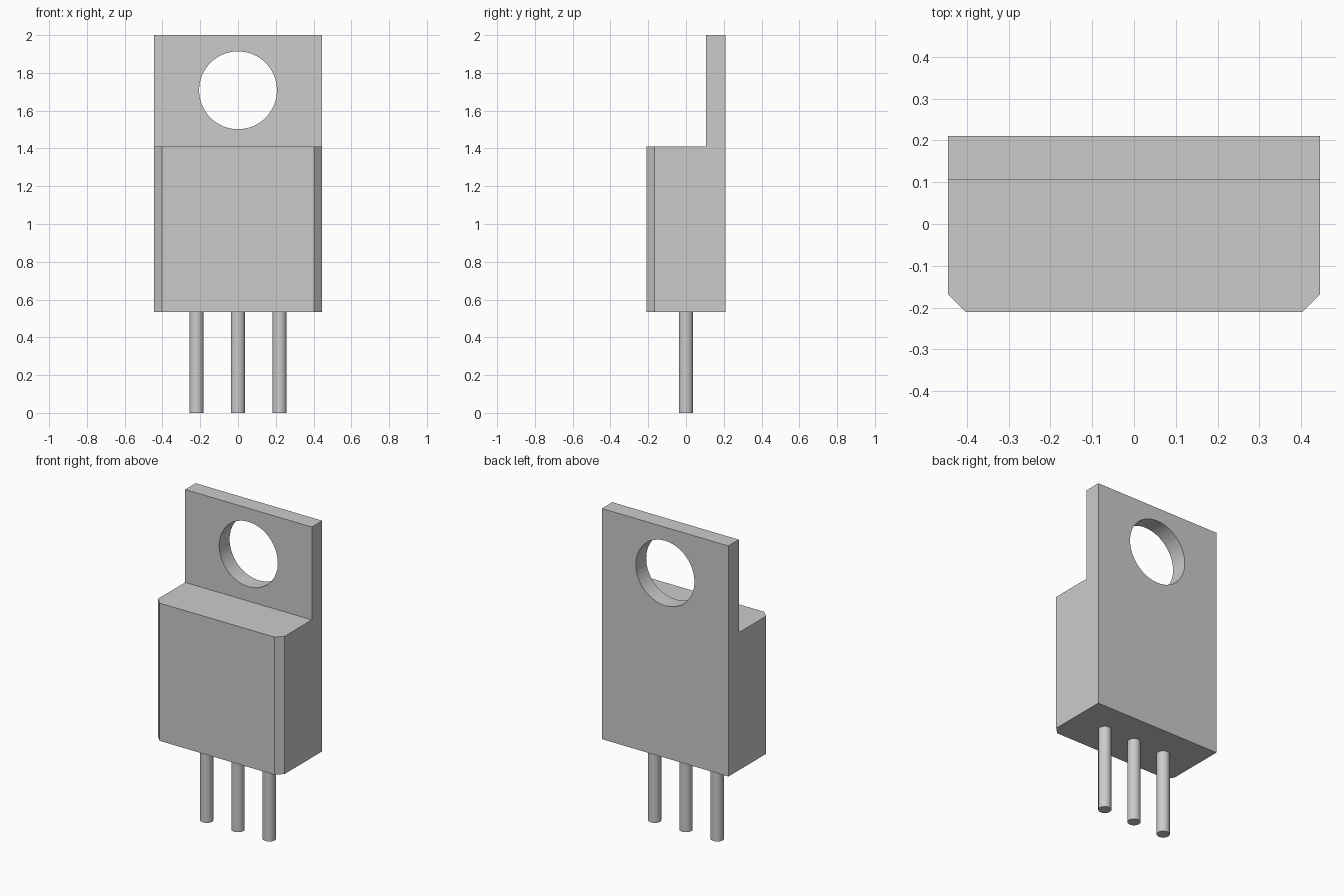
import bpy, bmesh, math

default = bpy.data.objects.get("Cube")
if default:
    bpy.data.objects.remove(default, do_unlink=True)

HALF_W, HALF_D = 0.445, 0.21
BASE, SHOULDER, TOP = 0.535, 1.41, 2.0
TAB_FRONT = 0.105
CHAMFER = 0.042

grey = bpy.data.materials.new("light_grey")
grey.use_nodes = True
colour = (0.6, 0.6, 0.6, 1)
grey.diffuse_color = colour
grey.node_tree.nodes["Principled BSDF"].inputs["Base Color"].default_value = colour


def cylinder(name, radius, depth, location, sides, rotation=(0, 0, 0)):
    bpy.ops.mesh.primitive_cylinder_add(vertices=sides, radius=radius, depth=depth,
                                        location=location, rotation=rotation)
    obj = bpy.context.object
    obj.name = name
    obj.data.materials.append(grey)
    return obj


def smooth(obj):
    bpy.ops.object.select_all(action="DESELECT")
    obj.select_set(True)
    bpy.context.view_layer.objects.active = obj
    bpy.ops.object.shade_smooth_by_angle(angle=math.radians(30))


# Body and mounting tab: one L-shaped side profile swept across the width
profile = [(-HALF_D, BASE), (HALF_D, BASE), (HALF_D, TOP),
           (TAB_FRONT, TOP), (TAB_FRONT, SHOULDER), (-HALF_D, SHOULDER)]
bm = bmesh.new()
side = bm.faces.new([bm.verts.new((-HALF_W, y, z)) for y, z in profile])
swept = bmesh.ops.extrude_face_region(bm, geom=[side])["geom"]
bmesh.ops.translate(bm, vec=(2 * HALF_W, 0, 0),
                    verts=[v for v in swept if isinstance(v, bmesh.types.BMVert)])
bmesh.ops.recalc_face_normals(bm, faces=bm.faces)

# Chamfer the two upright front edges
front_edges = [e for e in bm.edges
               if all(v.co.y < -HALF_D + 0.001 for v in e.verts)
               and abs(e.verts[0].co.z - e.verts[1].co.z) > 0.1]
bmesh.ops.bevel(bm, geom=front_edges, offset=CHAMFER, segments=1, affect="EDGES")
mesh = bpy.data.meshes.new("body_with_tab")
bm.to_mesh(mesh)
bm.free()
body = bpy.data.objects.new("body_with_tab", mesh)
bpy.context.collection.objects.link(body)
mesh.materials.append(grey)

# Round mounting hole through the tab
cutter = cylinder("hole_cutter", 0.206, 0.4, (0, 0.16, 1.708), 64, (math.pi / 2, 0, 0))
cut = body.modifiers.new("mounting_hole", "BOOLEAN")
cut.operation = "DIFFERENCE"
cut.solver = "EXACT"
cut.object = cutter
bpy.context.view_layer.objects.active = body
bpy.ops.object.modifier_apply(modifier=cut.name)
bpy.data.objects.remove(cutter, do_unlink=True)
smooth(body)

# Three round leads
for name, x in (("right_lead", -0.22), ("middle_lead", 0), ("left_lead", 0.22)):
    smooth(cylinder(name, 0.038, BASE, (x, 0, BASE / 2), 32))
